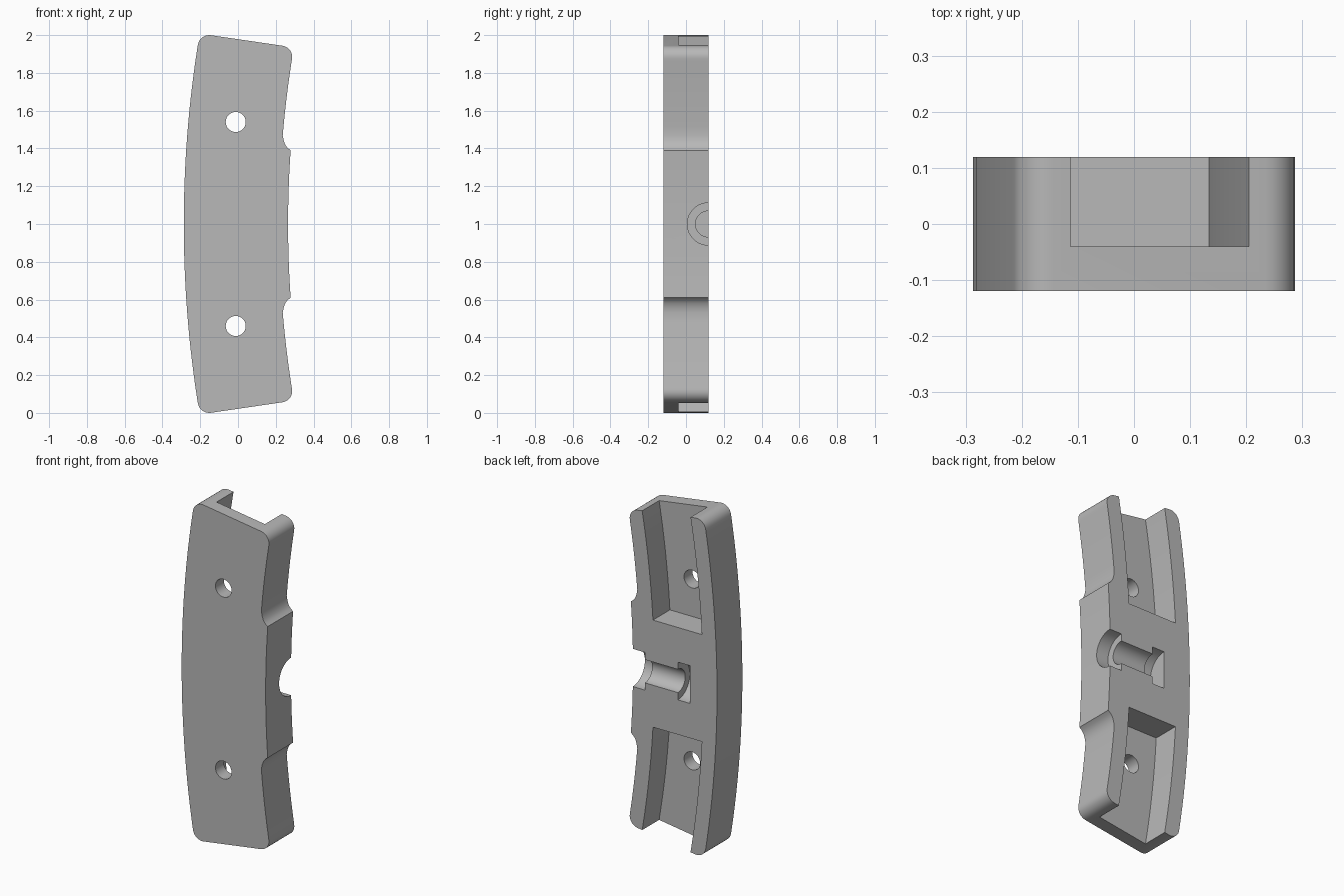
import bpy, bmesh, math
from mathutils import Matrix, Vector

if "Cube" in bpy.data.objects:
    bpy.data.objects.remove(bpy.data.objects["Cube"], do_unlink=True)

CENTRE_X = 5.8          # centre of the concentric arcs
MID_Z = 1.0
HALF_Y = 0.119
POCKET_FLOOR = -0.04

grey = bpy.data.materials.new("plain grey")
grey.use_nodes = True
colour = (0.48, 0.48, 0.48, 1)
grey.diffuse_color = colour
grey.node_tree.nodes["Principled BSDF"].inputs["Base Color"].default_value = colour


def arc(radius, h0, h1, steps):
    """Points (x, height from the middle) on an arc about the far centre."""
    heights = [h0 + (h1 - h0) * i / steps for i in range(steps + 1)]
    return [(CENTRE_X - math.sqrt(radius ** 2 - h ** 2), h) for h in heights]


def finish(bm, name):
    bmesh.ops.recalc_face_normals(bm, faces=bm.faces)
    mesh = bpy.data.meshes.new(name)
    bm.to_mesh(mesh)
    bm.free()
    mesh.materials.append(grey)
    obj = bpy.data.objects.new(name, mesh)
    bpy.context.collection.objects.link(obj)
    return obj


def extrude_profile(name, points, y0, y1, corners=(), radius=0.06):
    """Prism along y, with rounded long edges at the given corners."""
    bm = bmesh.new()
    face = bm.faces.new([bm.verts.new((x, y0, MID_Z + h)) for x, h in points])
    result = bmesh.ops.extrude_face_region(bm, geom=[face])
    moved = [v for v in result["geom"] if isinstance(v, bmesh.types.BMVert)]
    bmesh.ops.translate(bm, verts=moved, vec=(0, y1 - y0, 0))
    bmesh.ops.recalc_face_normals(bm, faces=bm.faces)

    def is_corner(edge):
        a, b = (v.co for v in edge.verts)
        return abs(a.y - b.y) > 0.1 and any(
            math.hypot(a.x - x, a.z - MID_Z - h) < 1e-4 for x, h in corners)
    rounded = [e for e in bm.edges if is_corner(e)]
    if rounded:
        bmesh.ops.bevel(bm, geom=rounded, offset=radius, segments=8,
                        profile=0.5, affect='EDGES')
    return finish(bm, name)


def cylinder(name, radius, centre, length, axis, sides=64):
    bm = bmesh.new()
    turn = Vector((0, 0, 1)).rotation_difference(Vector(axis)).to_matrix().to_4x4()
    bmesh.ops.create_cone(bm, cap_ends=True, segments=sides, radius1=radius,
                          radius2=radius, depth=length,
                          matrix=Matrix.Translation(centre) @ turn)
    return finish(bm, name)


def cut(target, cutter):
    cutter.hide_render = True
    mod = target.modifiers.new("cut", 'BOOLEAN')
    mod.operation = 'DIFFERENCE'
    mod.solver = 'EXACT'
    mod.object = cutter
    bpy.context.view_layer.objects.active = target
    bpy.ops.object.modifier_apply(modifier=mod.name)
    bpy.data.objects.remove(cutter, do_unlink=True)


# Curved body outline: inner grip edge with relief steps, ends, outer arc
outer_corner, inner_corner = (-0.203, 1.008), (0.295, 0.935)
flare = [(0.262, 0.403), (0.25, 0.42), (0.242, 0.442)]
upper = arc(5.535, 0, 0.39, 6) + flare + arc(5.583, 0.47, 0.86, 8)
upper += [inner_corner, outer_corner] + arc(6.087, 0.93, 0, 14)
lower = [(x, -h) for x, h in reversed(upper[1:-1])]
corners = [(x, s * h) for x, h in (outer_corner, inner_corner) for s in (1, -1)]
body = extrude_profile("curved_body", upper + lower, -HALF_Y, HALF_Y, corners)

# Open-ended pockets and through holes, above and below the middle
for s in (1, -1):
    outline = arc(5.996, 0.318, 1.15, 14) + arc(5.675, 1.15, 0.318, 14)
    cut(body, extrude_profile("pocket_cutter", [(x, s * h) for x, h in outline],
                              POCKET_FLOOR, HALF_Y + 0.1))
    cut(body, cylinder("hole_cutter", 0.053, (-0.012, 0, MID_Z + s * 0.54),
                       1, (0, 1, 0)))

# Half-round bolt channel across the back, with head and nut recesses
for x0, x1, radius in ((-0.07, 0.23, 0.069), (0.187, 0.4, 0.112),
                       (-0.109, -0.03, 0.112)):
    cut(body, cylinder("channel_cutter", radius,
                       ((x0 + x1) / 2, HALF_Y, MID_Z), x1 - x0, (1, 0, 0)))

# Smooth curves with crisp edges
bpy.ops.object.select_all(action='DESELECT')
body.select_set(True)
bpy.context.view_layer.objects.active = body
bpy.ops.object.shade_smooth_by_angle(angle=math.radians(30))
